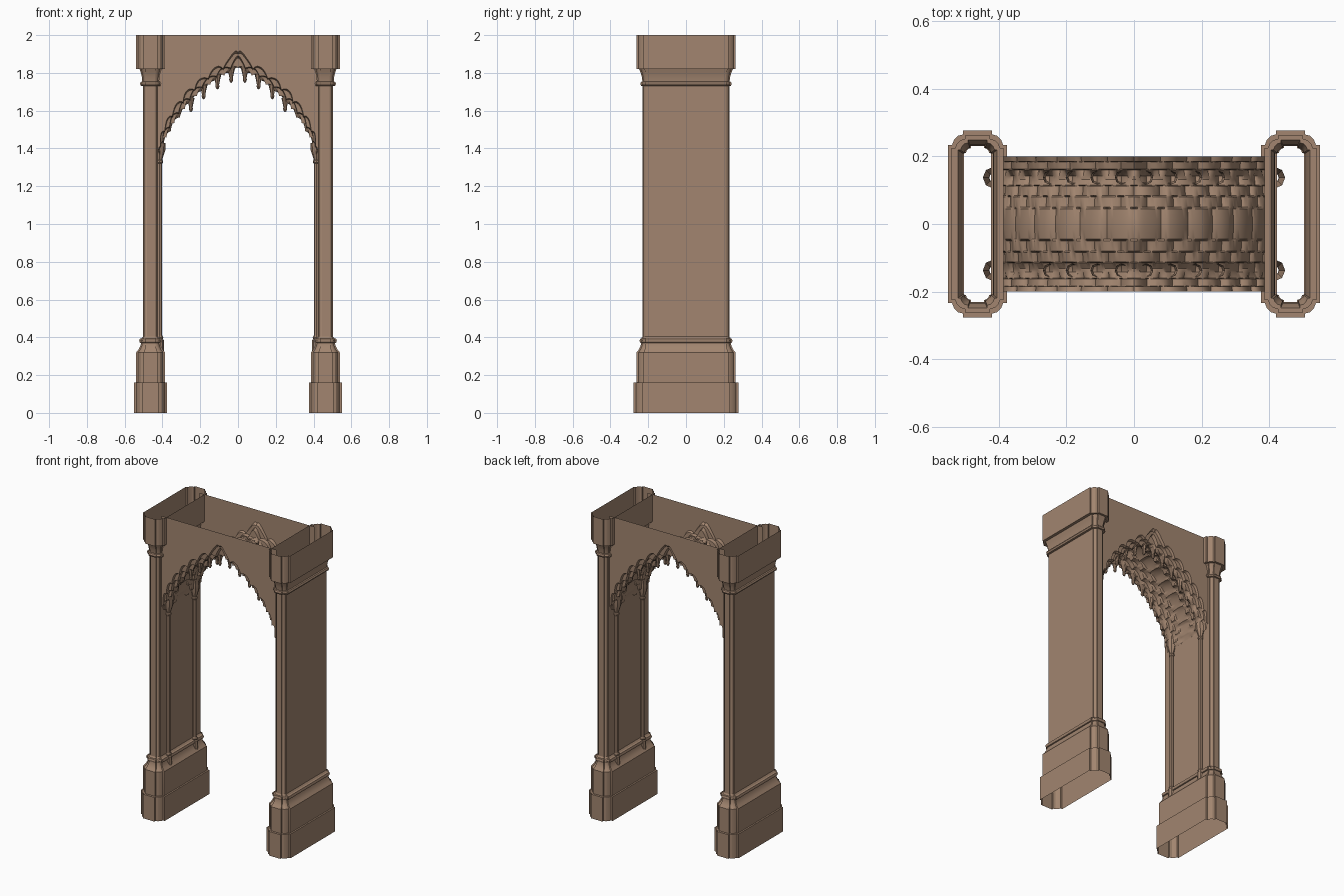
import bpy, bmesh, math

if "Cube" in bpy.data.objects:
    bpy.data.objects.remove(bpy.data.objects["Cube"])

stone = bpy.data.materials.new("brown_stone")
stone.use_nodes = True
COLOR = (0.36, 0.235, 0.16, 1)
stone.diffuse_color = COLOR
stone.node_tree.nodes["Principled BSDF"].inputs["Base Color"].default_value = COLOR


def finish(name, bm, angle=30):
    mesh = bpy.data.meshes.new(name)
    bmesh.ops.recalc_face_normals(bm, faces=bm.faces)
    bm.to_mesh(mesh)
    bm.free()
    ob = bpy.data.objects.new(name, mesh)
    bpy.context.collection.objects.link(ob)
    mesh.materials.append(stone)
    bpy.ops.object.select_all(action="DESELECT")
    ob.select_set(True)
    bpy.context.view_layer.objects.active = ob
    bpy.ops.object.shade_smooth_by_angle(angle=math.radians(angle))
    return ob


def skin(bm, rows, closed=False):
    """Quads between successive rows of points."""
    grid = [[bm.verts.new(p) for p in row] for row in rows]
    for a, b in zip(grid, grid[1:]):
        n = len(a)
        for i in range(n if closed else n - 1):
            j = (i + 1) % n
            bm.faces.new((a[i], a[j], b[j], b[i]))


def section(cx, hx, hy, z):
    """Long plan outline with a stepped, rounded corner at each end."""
    k = hx / 0.0875
    q = [(hx, hy - .043 * k), (hx - .012 * k, hy - .043 * k),
         (hx - .018 * k, hy - .028 * k), (hx - .03 * k, hy - .016 * k),
         (hx - .045 * k, hy - .012 * k), (hx - .045 * k, hy)]
    half = q + [(-x, y) for x, y in reversed(q)]
    return [(cx + x, y, z) for x, y in half + [(-x, -y) for x, y in half]]


# Piers: hollow shells, open at both ends (z, half width, half length)
PIER = [(0, .0875, .277), (.16, .0875, .277), (.16, .077, .262), (.32, .077, .262),
        (.335, .064, .25), (.355, .054, .24), (.37, .051, .238), (.372, .058, .243),
        (.382, .061, .246), (.392, .058, .243), (.395, .048, .236), (.405, .04, .23),
        (1.73, .04, .23), (1.732, .052, .238), (1.742, .057, .242), (1.752, .052, .238),
        (1.755, .045, .231), (1.78, .047, .234), (1.80, .052, .24), (1.82, .058, .248),
        (1.82, .077, .262), (2.0, .077, .262)]
for side, label in ((1, "left"), (-1, "right")):
    bm = bmesh.new()
    skin(bm, [section(side * .4625, hx, hy, z) for z, hx, hy in PIER], True)
    finish(label + "_pier", bm)


def turned(bm, x, y, profile, sides=8):
    skin(bm, [[(x + r * math.cos(2 * math.pi * i / sides),
                y + r * math.sin(2 * math.pi * i / sides), z) for i in range(sides)]
              for z, r in profile], True)


# Slender columns against the inner faces of the piers
COLUMN = [(.31, .022), (.385, .022), (.39, .016), (.40, .02), (.41, .013),
          (1.32, .013), (1.325, .018), (1.335, .018), (1.34, .014), (1.39, .03), (1.43, .032)]
for side, label in ((1, "left"), (-1, "right")):
    for y, end in ((-.137, "front"), (.137, "back")):
        bm = bmesh.new()
        turned(bm, side * .415, y, COLUMN)
        finish(f"{label}_{end}_column", bm)

# Half arch curves: outer edge and lower hanging edge, crown to springing
OUTER = [(0, 1.865), (.10, 1.825), (.20, 1.75), (.28, 1.675), (.35, 1.58), (.40, 1.48), (.42, 1.38)]
INNER = [(0, 1.80), (.09, 1.765), (.18, 1.70), (.265, 1.615), (.335, 1.52), (.385, 1.43), (.41, 1.36)]
SPAN = 6
CELL = .8


def along(curve, t):
    i = min(int(t), SPAN - 1)
    f = t - i
    return [a + (b - a) * f for a, b in zip(curve[i], curve[i + 1])]


def vault_point(t, y, weight, amp, shift, crown):
    s = abs(t)
    a, b = along(OUTER, s), along(INNER, s)
    lobe = abs(math.sin(math.pi * (s / CELL + shift))) ** .8
    w = weight + amp * lobe + crown * math.exp(-(s / .35) ** 2)
    x = min(b[0] + (a[0] - b[0]) * w, .425)
    return (math.copysign(x, t), y, b[1] + (a[1] - b[1]) * w)


# Tiers of the vault from the outer face to the middle: y, weight, amplitude, shift, crown
TIERS = [(.2, .8, .5, 0, .9), (.185, .72, .45, 0, .8), (.183, .5, .4, .5, .5),
         (.162, .42, .4, .5, .4), (.16, .2, .4, 0, .2), (.142, .1, .3, .5, .1),
         (.132, .1, .3, .5, .1), (.115, .25, .4, .5, .1), (.112, .4, .4, 0, .1),
         (.085, .5, .4, 0, .1), (.08, .65, .35, .5, .1), (.05, .75, .3, .5, .2),
         (.045, .9, .25, 0, .2), (.015, 1, .2, 0, .2)]
STEPS = 120
ts = [SPAN * i / STEPS for i in range(-STEPS, STEPS + 1)]
rows = [[vault_point(t, *tier) for t in ts] for tier in TIERS]
rows += [[(x, -y, z) for x, y, z in row] for row in reversed(rows)]
bm = bmesh.new()
skin(bm, rows)
finish("stepped_vault", bm, 35)

# Flat spandrel walls above the scalloped edge
for row, name in ((rows[-1], "front_spandrel"), (rows[0], "back_spandrel")):
    bm = bmesh.new()
    skin(bm, [row, [(x, y, 2) for x, y, z in row]])
    finish(name, bm)

# Small pendants hanging from the valleys of the vault
bm = bmesh.new()
for k in range(4):
    for side in (-1, 1):
        for y in (-.137, .137):
            x, _, z = vault_point(side * (k + .5) * CELL, y, .1, 0, 0, 0)
            turned(bm, x, y, [(z + .03, .02), (z, .013), (z - .02, .009),
                              (z - .028, .011), (z - .04, .007), (z - .045, .001)])
finish("pendants", bm)
